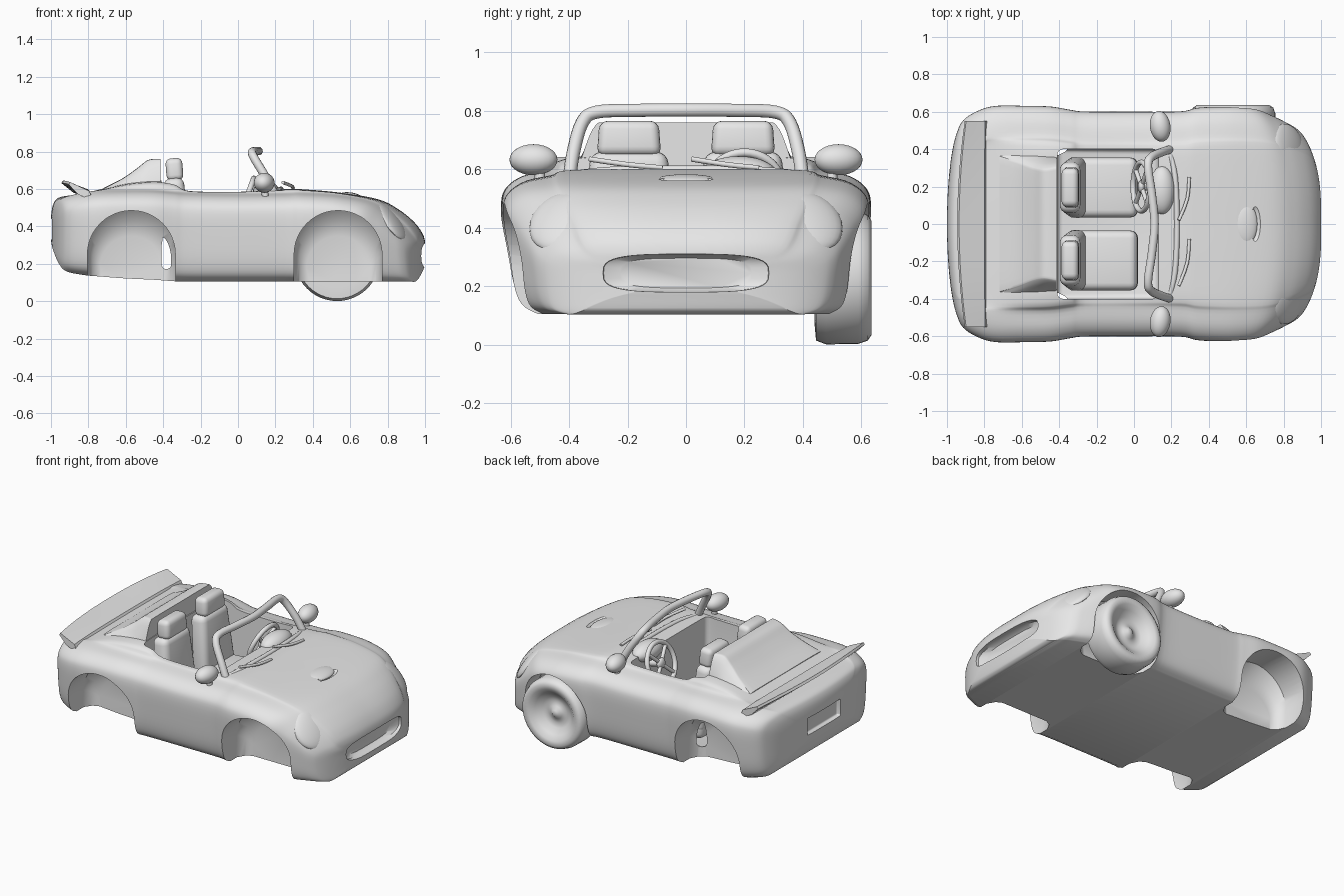
import bpy, bmesh, math
from mathutils import Vector, Matrix

if "Cube" in bpy.data.objects:
    bpy.data.objects.remove(bpy.data.objects["Cube"])

paint = bpy.data.materials.new("light_grey")
paint.use_nodes = True
GREY = (0.8, 0.8, 0.8, 1)
paint.diffuse_color = GREY
paint.node_tree.nodes["Principled BSDF"].inputs["Base Color"].default_value = GREY


def smooth(ob, angle=35):
    bpy.ops.object.select_all(action='DESELECT')
    ob.select_set(True)
    bpy.context.view_layer.objects.active = ob
    bpy.ops.object.shade_smooth_by_angle(angle=math.radians(angle))


def finish(bm, name, angle=35):
    """Turn a bmesh into a smooth-shaded object."""
    bmesh.ops.recalc_face_normals(bm, faces=bm.faces)
    mesh = bpy.data.meshes.new(name)
    bm.to_mesh(mesh)
    bm.free()
    mesh.materials.append(paint)
    ob = bpy.data.objects.new(name, mesh)
    bpy.context.collection.objects.link(ob)
    smooth(ob, angle)
    return ob


def spline(points, steps):
    """Smooth curve through points of any dimension."""
    out = []
    for i in range(len(points) - 1):
        quad = [points[min(max(i + k, 0), len(points) - 1)] for k in (-1, 0, 1, 2)]
        for s in range(steps):
            t = s / steps
            out.append([b + 0.5 * t * (c - a + t * (2*a - 5*b + 4*c - d + t * (3*(b - c) + d - a)))
                        for a, b, c, d in zip(*quad)])
    return out + [list(points[-1])]


def skin(bm, rings, capped=True):
    """Join closed rings of points into a surface."""
    rings = [[bm.verts.new(p) for p in ring] for ring in rings]
    n = len(rings[0])
    for a, b in zip(rings, rings[1:] + ([] if capped else rings[:1])):
        for i in range(n):
            j = (i + 1) % n
            bm.faces.new((a[i], a[j], b[j], b[i]))
    if capped:
        bm.faces.new(rings[0])
        bm.faces.new(rings[-1])


def skinned(name, rings):
    bm = bmesh.new()
    skin(bm, rings)
    return finish(bm, name)


def loft(stations, section, bend, steps, name):
    """Skin mirrored half sections along x."""
    rings = []
    for x, *params in spline(stations, steps):
        half = spline(section(*params), 4)
        rings.append([(bend(x, y), y, z) for y, z in half + [(-y, z) for y, z in reversed(half[:-1])]])
    return skinned(name, rings)


def box(name, lo, hi, bevel=0.0, tilt=0.0, taper=1.0):
    """Rounded block, tilted about y; taper narrows the top."""
    lo, hi = Vector(lo), Vector(hi)
    bm = bmesh.new()
    bmesh.ops.create_cube(bm, size=1)
    for v in bm.verts:
        if v.co.z > 0:
            v.co.y *= taper
        v.co = Vector(c * s for c, s in zip(v.co, hi - lo))
    bmesh.ops.bevel(bm, geom=bm.edges[:], offset=bevel, segments=4, profile=0.5, affect='EDGES')
    bm.transform(Matrix.Translation((lo + hi) / 2) @ Matrix.Rotation(tilt, 4, 'Y'))
    return finish(bm, name)


def ball(name, centre, size, turn=0.0, yaw=0.0):
    bm = bmesh.new()
    bmesh.ops.create_uvsphere(bm, u_segments=24, v_segments=14, radius=1)
    spin = Matrix.Rotation(yaw, 4, 'Z') @ Matrix.Rotation(turn, 4, 'Y')
    bm.transform(Matrix.Translation(centre) @ spin @ Matrix.Diagonal((*size, 1)))
    return finish(bm, name)


def tube(name, points, radius, steps=6, cyclic=False):
    """Round bar through points."""
    path = [Vector(p) for p in (points if cyclic else spline(points, steps))]
    bm = bmesh.new()
    rings = []
    for i, p in enumerate(path):
        a = path[i - 1] if i or cyclic else p
        b = path[(i + 1) % len(path)] if cyclic or i < len(path) - 1 else p
        side = (b - a).cross(Vector((1, 0, 0.3))).normalized()
        up = (b - a).cross(side).normalized()
        rings.append([p + radius * (math.cos(t) * side + math.sin(t) * up)
                      for t in [k * math.tau / 12 for k in range(12)]])
    skin(bm, rings, not cyclic)
    return finish(bm, name, 60)


# Body shell: x, half width, bottom, shoulder height, centre height
def body_section(w, zb, zs, zt):
    sides = [(0.83, 0), (0.92, 0.07), (0.965, 0.22), (0.99, 0.5), (1, 0.76), (0.97, 0.88), (0.88, 0.96), (0.74, 1)]
    return ([(w * a, zb + (zs - zb) * f) for a, f in sides]
            + [(w * 0.66, zs + (zt - zs) * 0.8), (w * 0.3, zt), (0, zt)])


def body_bend(x, y):
    if x > 0.5:
        return x - 0.11 * (x - 0.5) / 0.5 * (abs(y) / 0.5) ** 3
    return x + 0.05 * max(0, -x - 0.6) / 0.4 * (abs(y) / 0.54) ** 2


body = loft([
    (-1, 0.1, 0.32, 0.36, 0.37), (-0.999, 0.36, 0.26, 0.45, 0.46), (-0.985, 0.495, 0.20, 0.52, 0.525),
    (-0.95, 0.565, 0.16, 0.555, 0.557), (-0.85, 0.615, 0.14, 0.58, 0.572), (-0.75, 0.632, 0.132, 0.592, 0.595),
    (-0.6, 0.632, 0.122, 0.597, 0.63), (-0.45, 0.628, 0.115, 0.597, 0.645), (-0.34, 0.61, 0.107, 0.588, 0.632),
    (-0.26, 0.601, 0.105, 0.58, 0.592), (0, 0.6, 0.105, 0.575, 0.588),
    (0.25, 0.602, 0.105, 0.578, 0.6), (0.35, 0.622, 0.105, 0.58, 0.598), (0.55, 0.628, 0.105, 0.568, 0.58),
    (0.75, 0.617, 0.105, 0.535, 0.545), (0.86, 0.58, 0.105, 0.475, 0.49), (0.94, 0.54, 0.105, 0.4, 0.425),
    (0.985, 0.505, 0.105, 0.34, 0.365), (1, 0.45, 0.109, 0.3, 0.32),
    (1, 0.3, 0.16, 0.26, 0.28), (1, 0.1, 0.2, 0.23, 0.24)], body_section, body_bend, 5, "body")

# Cutters for cockpit, plate recess, bonnet slot, wheel wells and mouth
cutters = [box("cockpit_cutter", (-0.41, -0.4, 0.17), (0.13, 0.4, 1.0), 0.03),
           box("plate_cutter", (-1.1, -0.17, 0.33), (-0.97, 0.17, 0.44), 0.01),
           ball("slot_cutter", (0.65, 0, 0.575), (0.03, 0.1, 0.025), 0.2)]
for x in (-0.57, 0.535):
    arc = [(math.cos(math.pi * k / 24), 0.25 + 0.235 * math.sin(math.pi * k / 24)) for k in range(25)]
    arc += [(-1, 0), (1, 0)]
    for s in (-1, 1):
        # the well narrows toward its inner end
        cutters.append(skinned("well_cutter", [[(x + 0.235 * size * a, s * y, b * size) for a, b in arc]
                                               for y, size in ((0.37, 0.72), (0.39, 0.88), (0.44, 1), (0.9, 1))]))


def oval(a):
    return math.copysign(abs(a) ** 0.6, a)


angles = [math.tau * k / 40 for k in range(40)]
cutters.append(skinned("mouth_cutter", [[(x, 0.3 * size * oval(math.cos(t)), 0.245 + 0.068 * size * oval(math.sin(t)))
                                         for t in angles] for x, size in ((0.945, 0.75), (0.965, 0.94), (1.1, 1))]))
for c in cutters:
    c.hide_render = True
    mod = body.modifiers.new("cut", 'BOOLEAN')
    mod.object, mod.operation, mod.solver = c, 'DIFFERENCE', 'EXACT'
bpy.context.view_layer.update()
cut = bpy.data.meshes.new_from_object(body.evaluated_get(bpy.context.evaluated_depsgraph_get()))
body.modifiers.clear()
body.data = cut
for c in cutters:
    bpy.data.objects.remove(c)
smooth(body)

# Fairing behind the seats: x, base half width, top half width, top height
loft([(-0.415, 0.38, 0.31, 0.76), (-0.48, 0.39, 0.3, 0.755), (-0.54, 0.4, 0.31, 0.71),
      (-0.62, 0.41, 0.34, 0.655), (-0.72, 0.42, 0.37, 0.605)],
     lambda w, t, z: [(w, 0.55), (w - 0.01, 0.59), ((w + t) / 2, 0.22 + 0.6 * z), (t, z - 0.01),
                      (t - 0.05, z), (0, z)],
     lambda x, y: x, 4, "rear_fairing")

# Tail spoiler, bowed with swept ends
wing = [(-0.945, 0.632), (-0.935, 0.645), (-0.87, 0.622), (-0.8, 0.598), (-0.785, 0.575), (-0.8, 0.553), (-0.88, 0.58)]
skinned("spoiler", [[(x + 0.04 * (k / 8) ** 2 * (-0.785 - x) / 0.16, k * 0.55 / 8, z - 0.008 * (k / 8) ** 4)
                     for x, z in wing] for k in range(-8, 9)])

for s, name in ((1, "left"), (-1, "right")):
    # Seats
    y = 0.195 * s
    box(name + "_seat_cushion", (-0.36, y - 0.16, 0.2), (0.02, y + 0.16, 0.34), 0.04, -0.06)
    box(name + "_seat_back", (-0.38, y - 0.165, 0.24), (-0.27, y + 0.165, 0.66), 0.04, -0.1, 0.8)
    box(name + "_headrest", (-0.385, y - 0.11, 0.645), (-0.295, y + 0.11, 0.765), 0.03, -0.08, 0.92)
    # Mirrors and headlamp covers
    ball(name + "_mirror", (0.14, 0.522 * s, 0.633), (0.055, 0.083, 0.053), 0, 0.15 * s)
    tube(name + "_mirror_stem", [(0.15, 0.5 * s, 0.53), (0.14, 0.5 * s, 0.61)], 0.018, 2)
    ball(name + "_headlamp", (0.822, 0.425 * s, 0.42), (0.035, 0.115, 0.125), -0.65, 0.35 * s)
    # Wipers
    root, tip = 0.085 + 0.165 * s, -0.155 + 0.175 * s
    tube(name + "_wiper", [(0.295, root, 0.605), (0.285, (root + tip) / 2, 0.617), (0.24, tip, 0.635)], 0.009, 3)

# Windscreen frame
post = [(0.2, 0.4, 0.56), (0.15, 0.385, 0.66), (0.09, 0.355, 0.76), (0.075, 0.305, 0.796), (0.095, 0.16, 0.802)]
tube("windscreen_frame", post + [(0.11, 0, 0.803)] + [(x, -y, z) for x, y, z in reversed(post)], 0.023, 6)
base = [(0.19, 0.39, 0.58), (0.22, 0.25, 0.595)]
tube("windscreen_base", base + [(0.23, 0, 0.598)] + [(x, -y, z) for x, y, z in reversed(base)], 0.015, 4)

# Steering wheel, column and instrument pod
hub = Vector((0.04, 0.2, 0.535))
tilt = Matrix.Rotation(0.35, 3, 'Y')


def on_wheel(t, r):
    return hub + tilt @ Vector((0, r * math.cos(t), r * math.sin(t)))


tube("steering_rim", [on_wheel(t, 0.13) for t in angles], 0.015, cyclic=True)
for k in range(4):
    tube("steering_spoke", [hub, on_wheel(math.pi * (k / 2 + 0.25), 0.13)], 0.012, 2)
ball("steering_hub", hub, (0.02, 0.035, 0.035))
tube("steering_column", [hub, (0.15, 0.2, 0.51)], 0.02, 2)
ball("instrument_pod", (0.15, 0.18, 0.585), (0.07, 0.13, 0.06))

# Bonnet scoop hood behind the slot
ball("bonnet_scoop", (0.6, 0, 0.562), (0.06, 0.11, 0.02), 0.12)

# Front left wheel turned about its axle: radius, y
profile = [(0, 0.6), (0.02, 0.597), (0.04, 0.578), (0.07, 0.57), (0.1, 0.578), (0.135, 0.606), (0.165, 0.63),
           (0.195, 0.635), (0.215, 0.622), (0.226, 0.59), (0.228, 0.48), (0.215, 0.445), (0.16, 0.44), (0, 0.45)]
bm = bmesh.new()
rim = [bm.verts.new((r, y, 0)) for r, y in profile]
edges = [bm.edges.new(pair) for pair in zip(rim, rim[1:])]
bmesh.ops.spin(bm, geom=rim + edges, cent=(0, 0, 0), axis=(0, 1, 0), angle=math.tau, steps=48)
bmesh.ops.remove_doubles(bm, verts=bm.verts, dist=0.0005)
bmesh.ops.translate(bm, verts=bm.verts, vec=(0.53, 0, 0.229))
finish(bm, "front_left_wheel", 50)
